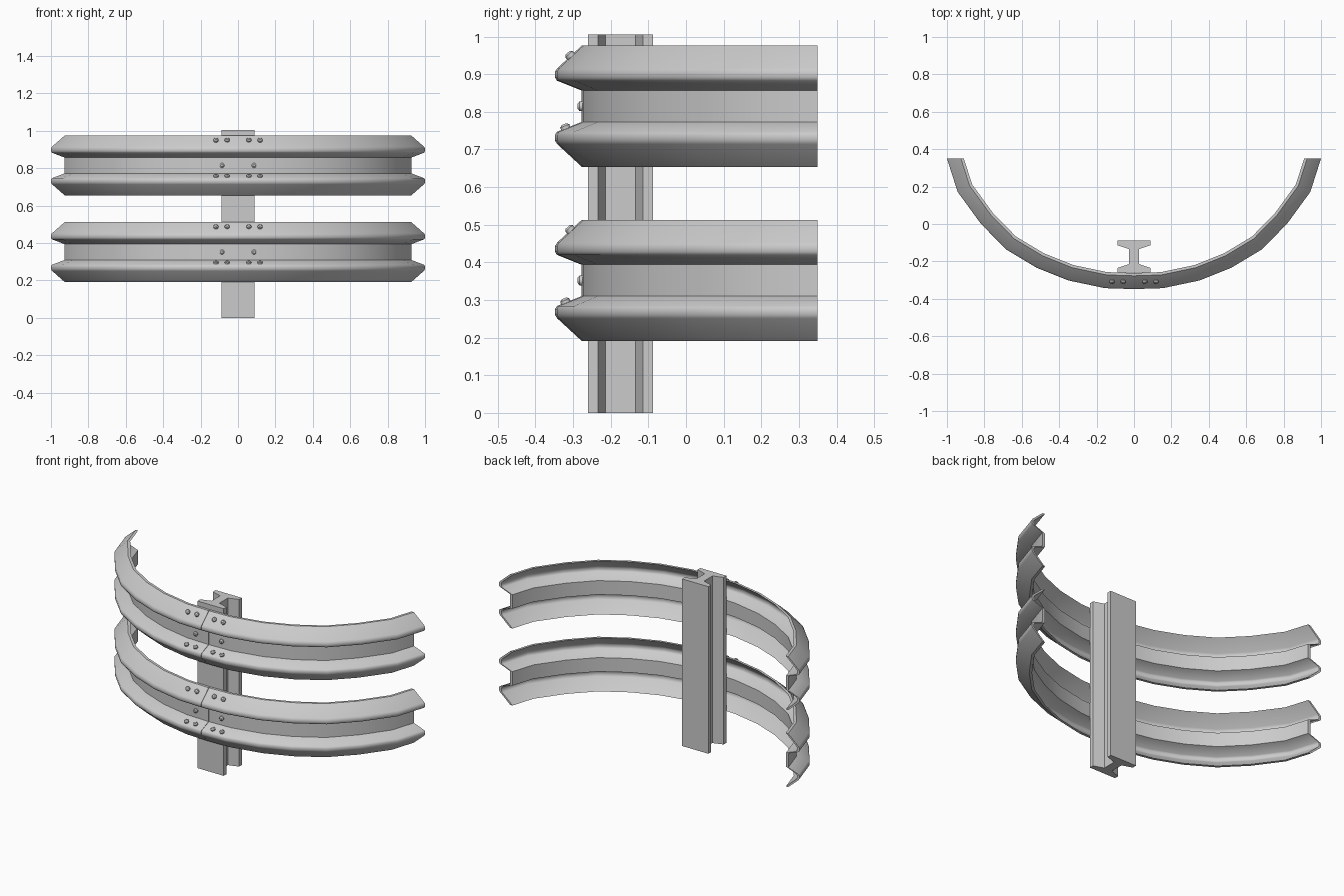
import bpy, bmesh, math
from mathutils import Vector

cube = bpy.data.objects.get("Cube")
if cube:
    bpy.data.objects.remove(cube, do_unlink=True)

# Galvanised steel
steel = bpy.data.materials.new("galvanised_steel")
steel.use_nodes = True
GREY = (0.6, 0.6, 0.6, 1)
steel.diffuse_color = GREY
steel.node_tree.nodes["Principled BSDF"].inputs["Base Color"].default_value = GREY


def finish(bm, name, smooth_angle=None):
    bmesh.ops.recalc_face_normals(bm, faces=bm.faces)
    mesh = bpy.data.meshes.new(name)
    bm.to_mesh(mesh)
    bm.free()
    mesh.materials.append(steel)
    if smooth_angle:
        for p in mesh.polygons:
            p.use_smooth = True
        mesh.set_sharp_from_angle(angle=math.radians(smooth_angle))
    obj = bpy.data.objects.new(name, mesh)
    bpy.context.collection.objects.link(obj)
    return obj


def loft(bm, rings):
    """Skin closed rings of points and cap both ends."""
    loops = [[bm.verts.new(p) for p in ring] for ring in rings]
    n = len(loops[0])
    for a, b in zip(loops, loops[1:]):
        for i in range(n):
            j = (i + 1) % n
            bm.faces.new((a[i], a[j], b[j], b[i]))
    bm.faces.new(loops[0])
    bm.faces.new(loops[-1])


# Post: I-section with tapered flanges
HALF, WEB, FRONT, BACK, HEIGHT = 0.087, 0.026, -0.26, -0.088, 1.005
quarter = [(HALF, FRONT), (HALF, FRONT + 0.026), (WEB, FRONT + 0.046)]
side = quarter + [(x, FRONT + BACK - y) for x, y in reversed(quarter)]
section = side + [(-x, y) for x, y in reversed(side)]
bm = bmesh.new()
loft(bm, [[(x, y, z) for x, y in section] for z in (0, HEIGHT)])
finish(bm, "post")

# Rail cross-section: (depth behind the crest, height from the rail middle)
THICK = 0.015
upper = [(0.071, 0.161), (0.006, 0.101), (0, 0.092), (0, 0.076),
         (0.005, 0.068), (0.07, 0.042)]
face = upper + [(d, -z) for d, z in reversed(upper)]
profile = face + [(d + THICK, z) for d, z in reversed(face)]

# Crest line of half a rail, from the centre joint to the free end
path = [Vector(p) for p in (
    (0.001, -0.348), (0.155, -0.343), (0.35, -0.302), (0.52, -0.234),
    (0.685, -0.135), (0.82, 0.003), (0.943, 0.172), (1.0, 0.35))]


def mitres():
    """Inward offset direction at each path point, scaled for even depth."""
    normals = [Vector((a.y - b.y, b.x - a.x)).normalized()
               for a, b in zip(path, path[1:])]
    out = [Vector((0, 1))]
    for a, b in zip(normals, normals[1:]):
        m = (a + b).normalized()
        out.append(m / m.dot(a))
    out.append(Vector((1 / normals[-1].x, 0)))  # end cut square to the y axis
    return out


def rail_half(name, mid, sx):
    rings = []
    for p, m in zip(path, mitres()):
        rings.append([(sx * (p.x + m.x * d), p.y + m.y * d, mid + z)
                      for d, z in profile])
    bm = bmesh.new()
    loft(bm, rings)
    finish(bm, name, 37)


def bolt(name, pos, normal):
    bm = bmesh.new()
    for r1, r2, depth, lift in ((0.013, 0.013, 0.012, 0), (0.013, 0.007, 0.005, 0.0085)):
        new = bmesh.ops.create_cone(bm, cap_ends=True, segments=12,
                                    radius1=r1, radius2=r2, depth=depth)["verts"]
        bmesh.ops.translate(bm, verts=new, vec=(0, 0, lift))
    obj = finish(bm, name, 35)
    obj.location = pos
    obj.rotation_mode = 'QUATERNION'
    obj.rotation_quaternion = Vector((0, 0, 1)).rotation_difference(Vector(normal))


# Bolt rows: x offsets, y, height from the rail middle, facing direction
rows = {
    "top": ((0.058, 0.118), -0.307, 0.134, (0, -0.67, 0.74)),
    "middle": ((0.086,), -0.277, 0, (0, -1, 0)),
    "lower": ((0.058, 0.118), -0.32, -0.058, (0, -0.37, 0.93)),
}

for level, mid in (("upper", 0.815), ("lower", 0.352)):
    for hand, sx in (("left", 1), ("right", -1)):
        rail_half(f"{level}_rail_{hand}", mid, sx)
        for row, (xs, y, z, normal) in rows.items():
            for i, x in enumerate(xs):
                bolt(f"{level}_rail_{row}_bolt_{hand}_{i + 1}",
                     (sx * x, y, mid + z), normal)
